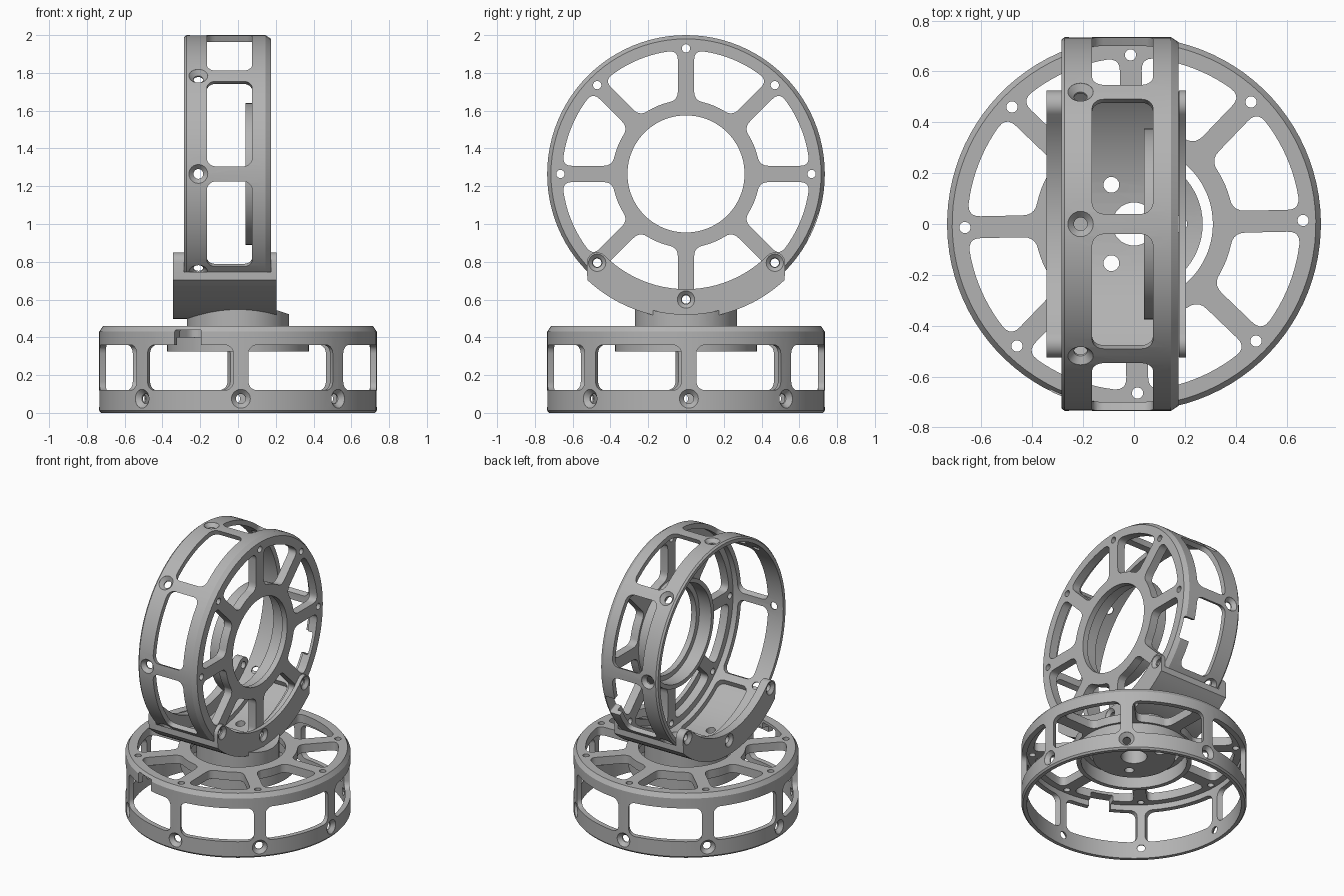
import bpy, bmesh
from math import sin, cos, asin, pi, radians
from mathutils import Matrix, Vector

if "Cube" in bpy.data.objects:
    bpy.data.objects.remove(bpy.data.objects["Cube"])

grey = bpy.data.materials.new("mid grey")
grey.use_nodes = True
grey.diffuse_color = (0.45, 0.45, 0.45, 1)
grey.node_tree.nodes["Principled BSDF"].inputs["Base Color"].default_value = (0.45, 0.45, 0.45, 1)

R, H, AXIS_Z = 0.735, 0.46, 1.265      # drum radius, drum depth, height of the upright drum's axis
BOLT_R = 0.665                         # bolt circle on the drum face
STEP = pi / 4
# local x, y, z of a profile become world y, z, x
SIDE = Matrix(((0, 0, 1, 0), (1, 0, 0, 0), (0, 1, 0, 0), (0, 0, 0, 1)))


def spin(a):
    return Matrix.Rotation(a, 4, 'Z')


def polar(r, a):
    return Vector((r * cos(a), r * sin(a)))


def arc(r, a0, a1, n, centre=(0, 0)):
    return [Vector(centre) + polar(r, a0 + (a1 - a0) * i / n) for i in range(n + 1)]


def bend(p, c, q, n=5):
    return [p * (1 - t) ** 2 + c * 2 * t * (1 - t) + q * t * t for t in (i / n for i in range(n + 1))]


def rounded_rect(x0, x1, y0, y1, r):
    pts = []
    for k, (x, y) in enumerate(((x1 - r, y1 - r), (x0 + r, y1 - r), (x0 + r, y0 + r), (x1 - r, y0 + r))):
        pts += arc(r, k * pi / 2, (k + 1) * pi / 2, 5, (x, y))
    return pts


def prism(bm, pts, d0, d1, m=Matrix()):
    lo, hi = ([bm.verts.new(m @ Vector((p[0], p[1], d))) for p in pts] for d in (d0, d1))
    bm.faces.new(lo[::-1])
    bm.faces.new(hi)
    for i in range(len(pts)):
        bm.faces.new((lo[i - 1], lo[i], hi[i], hi[i - 1]))


def lathe(bm, profile, m=Matrix(), segs=24, closed=False):
    rings = [[bm.verts.new(m @ Vector((*polar(r, 2 * pi * i / segs), z))) for i in range(segs)]
             for r, z in profile]
    pairs = list(zip(rings, rings[1:]))
    if closed:
        pairs.append((rings[-1], rings[0]))
    else:
        bm.faces.new(rings[0][::-1])
        bm.faces.new(rings[-1])
    for a, b in pairs:
        for i in range(segs):
            bm.faces.new((a[i - 1], a[i], b[i], b[i - 1]))


def make(name, bm):
    bmesh.ops.recalc_face_normals(bm, faces=bm.faces)
    mesh = bpy.data.meshes.new(name)
    bm.to_mesh(mesh)
    bm.free()
    mesh.materials.append(grey)
    ob = bpy.data.objects.new(name, mesh)
    bpy.context.collection.objects.link(ob)
    return ob


def cut(ob, bm):
    cutter = make("cutter", bm)
    cutter.hide_render = True
    mod = ob.modifiers.new("cut", 'BOOLEAN')
    mod.operation, mod.solver, mod.object = 'DIFFERENCE', 'EXACT', cutter
    bpy.context.view_layer.update()
    mesh = bpy.data.meshes.new_from_object(ob.evaluated_get(bpy.context.evaluated_depsgraph_get()))
    ob.modifiers.clear()
    ob.data = mesh
    bpy.data.objects.remove(cutter)


def smooth(ob):
    ob.data.shade_smooth()
    ob.data.set_sharp_from_angle(angle=radians(28))


# Drum body: thin wall, spoked face plate, stepped bearing hub
bm = bmesh.new()
lathe(bm, [(0.725, 0), (R, 0.012), (R, 0.43), (0.715, H), (0.31, H), (0.31, 0.42), (0.345, 0.42),
           (0.345, 0.325), (0.375, 0.325), (0.375, 0.4), (0.7, 0.4), (0.7, 0)], segs=96, closed=True)
drum = make("lower_drum", bm)

# Face windows between the spokes
R_IN, R_OUT, FILLET = 0.39, 0.655, 0.05


def edge(r):
    return polar(r, STEP / 2 - asin(0.043 / r))


def edge_angle(r):
    return STEP / 2 - asin(0.043 / r) - FILLET / r


a_in, a_out = edge_angle(R_IN), edge_angle(R_OUT)
half = bend(polar(R_IN, a_in), edge(R_IN), edge(R_IN + FILLET))
half += bend(edge(R_OUT - FILLET), edge(R_OUT), polar(R_OUT, a_out))
outline = half + arc(R_OUT, a_out, -a_out, 10)[1:-1]
outline += [Vector((p.x, -p.y)) for p in reversed(half)] + arc(R_IN, -a_in, a_in, 4)[1:-1]

faces, walls, holes = bmesh.new(), bmesh.new(), bmesh.new()
for k in range(8):
    mid, spoke = spin((k + 0.5) * STEP), spin(k * STEP)
    prism(faces, outline, 0.38, 0.5, mid)
    prism(walls, rounded_rect(-0.244, 0.244, 0.12, 0.36, 0.045), 0.6, 0.8, mid @ SIDE)
    # face bolt hole and countersunk wall hole
    lathe(holes, [(0.022, 0.38), (0.022, 0.5)], spoke @ Matrix.Translation((BOLT_R, 0, 0)))
    lathe(holes, [(0.026, 0.66), (0.026, 0.708), (0.05, 0.733), (0.05, 0.77)],
          spoke @ Matrix.Translation((0, 0, 0.075)) @ SIDE)
for cutter in (faces, walls, holes):
    cut(drum, cutter)

# Cable notch above one wall window
notch = bmesh.new()
prism(notch, rounded_rect(-0.075, 0.075, 0.33, 0.44, 0.008), 0.64, 0.8, spin(-2.5 * STEP) @ SIDE)
cut(drum, notch)
smooth(drum)

# Second drum, stood upright with its face to +x
upright = bpy.data.objects.new("upright_drum", drum.data)
bpy.context.collection.objects.link(upright)
upright.matrix_world = (Matrix.Translation((-0.285, 0, AXIS_Z))
                        @ Matrix.Rotation(pi / 2, 4, 'Y') @ spin(pi))
drum.rotation_euler.z = radians(1.2)

# Cradle floor: curved plate hugging the upright drum
HALF_Y, R_FLOOR = 0.522, 0.767
centre = (0, AXIS_Z)


def cradle_arc(r, n=28):
    a = asin(HALF_Y / r)
    return arc(r, -pi / 2 - a, -pi / 2 + a, n, centre)


bm = bmesh.new()
prism(bm, cradle_arc(R_FLOOR) + cradle_arc(R + 0.001)[::-1], -0.345, 0.205, SIDE)
floor = make("cradle_floor", bm)

# Round stem joining the cradle to the lower drum
bm = bmesh.new()
lathe(bm, [(0.27, 0.36), (0.27, 0.7)], segs=64)
stem = make("swivel_stem", bm)
bm = bmesh.new()
lathe(bm, [(0.743, -0.6), (0.743, 0.6)], Matrix.Translation((0, 0, AXIS_Z)) @ SIDE, segs=128)
cut(stem, bm)

# Centre hole and three bolt holes through floor and stem
for part in (floor, stem):
    bm = bmesh.new()
    lathe(bm, [(0.085, 0.2), (0.085, 0.9)], segs=32)
    for k in range(3):
        lathe(bm, [(0.031, 0.2), (0.031, 0.9)], Matrix.Translation((*polar(0.178, k * pi * 2 / 3), 0)))
    cut(part, bm)
    smooth(part)

# Cradle flanges with rounded ears and countersunk bolt holes
EAR = 0.055
ear_at = BOLT_R * sin(STEP)
ear = arc(EAR, 0, 3 * STEP, 10, (ear_at, AXIS_Z - ear_at))
inner = arc(BOLT_R - EAR, -STEP, -3 * STEP, 24, centre)[1:-1]
flange = cradle_arc(R_FLOOR) + ear + inner + [Vector((-p.x, p.y)) for p in reversed(ear)]
for name, x_in, x_out in (("face_flange", 0.176, 0.205), ("open_flange", -0.286, -0.345)):
    bm = bmesh.new()
    prism(bm, flange, min(x_in, x_out), max(x_in, x_out), SIDE)
    ob = make(name, bm)
    d = 1 if x_out > x_in else -1
    bm = bmesh.new()
    for k in (-1, 0, 1):
        y, z = polar(BOLT_R, -pi / 2 + k * STEP)
        lathe(bm, [(0.025, x_in - d * 0.05), (0.025, x_out - d * 0.02), (0.046, x_out - d * 0.001),
                   (0.046, x_out + d * 0.03)], Matrix.Translation((0, y, AXIS_Z + z)) @ SIDE)
    cut(ob, bm)
    smooth(ob)
